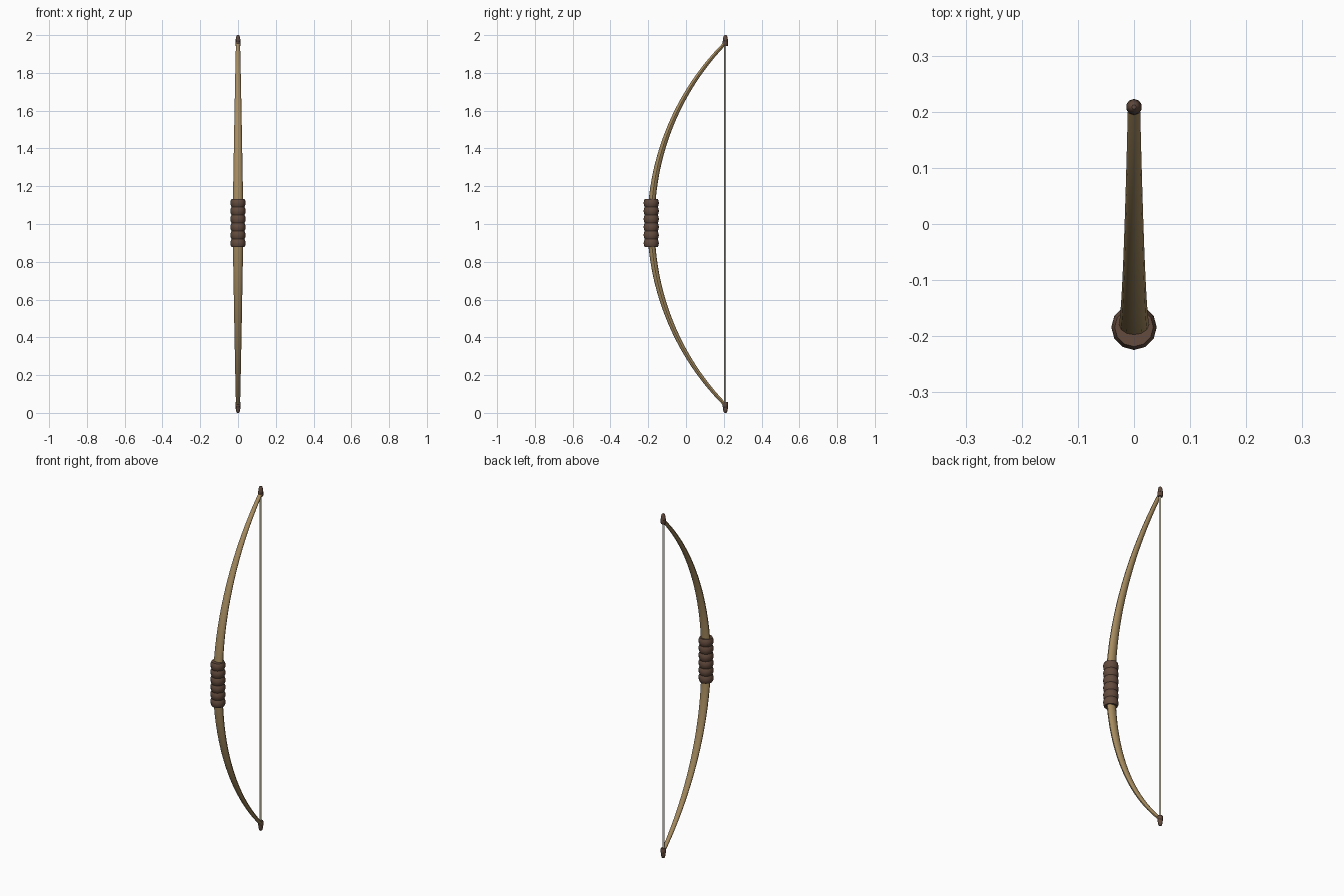
import bpy, bmesh, math

if "Cube" in bpy.data.objects:
    bpy.data.objects.remove(bpy.data.objects["Cube"])


def material(name, rgb):
    m = bpy.data.materials.new(name)
    m.diffuse_color = (*rgb, 1.0)
    m.use_nodes = True
    m.node_tree.nodes["Principled BSDF"].inputs["Base Color"].default_value = m.diffuse_color
    return m


WOOD = material("tan wood", (0.38, 0.26, 0.115))
LEATHER = material("brown leather", (0.125, 0.07, 0.047))
STRING = material("pale cord", (0.62, 0.58, 0.44))


def loft(name, rings, mat, angle=35):
    """Skin a list of equal-sized point rings and cap both ends."""
    bm = bmesh.new()
    rows = [[bm.verts.new(p) for p in ring] for ring in rings]
    n = len(rows[0])
    for a, b in zip(rows, rows[1:]):
        for i in range(n):
            j = (i + 1) % n
            bm.faces.new((a[i], a[j], b[j], b[i]))
    bm.faces.new(rows[0][::-1])
    bm.faces.new(rows[-1])
    bmesh.ops.recalc_face_normals(bm, faces=bm.faces[:])
    me = bpy.data.meshes.new(name)
    bm.to_mesh(me)
    bm.free()
    me.materials.append(mat)
    ob = bpy.data.objects.new(name, me)
    bpy.context.collection.objects.link(ob)
    bpy.ops.object.select_all(action='DESELECT')
    ob.select_set(True)
    bpy.context.view_layer.objects.active = ob
    bpy.ops.object.shade_smooth_by_angle(angle=math.radians(angle))
    return ob


def lathe(name, profile, y, sides, mat, angle=35):
    """Turn (radius, z) pairs about a vertical axis at x = 0."""
    turn = [2 * math.pi * i / sides for i in range(sides)]
    rings = [[(r * math.sin(a), y + r * math.cos(a), z) for a in turn]
             for r, z in profile]
    return loft(name, rings, mat, angle)


# Bent stave: elliptical section swept on an arc, tapering to the tips
SAG, HALF = 0.39, 0.955
R = (HALF ** 2 + SAG ** 2) / (2 * SAG)
CY = -0.185 + R
END = math.asin(HALF / R)
STEPS, SIDES = 48, 12
rings = []
for s in range(STEPS + 1):
    t = 2 * s / STEPS - 1
    th = t * END
    w = 0.029 - 0.018 * abs(t)
    d = 0.020 - 0.011 * abs(t)
    ring = []
    for i in range(SIDES):
        a = 2 * math.pi * i / SIDES
        rad = R + d * math.cos(a)
        ring.append((w * math.sin(a), CY - rad * math.cos(th),
                     1.0 + rad * math.sin(th)))
    rings.append(ring)
loft("stave", rings, WOOD)

# Wrapped grip: six rounded ridges
RIDGES, LOW, HIGH = 6, 0.877, 1.133
step = (HIGH - LOW) / RIDGES
profile = []
for k in range(RIDGES):
    for f, r in ((0.0, 0.0345), (0.22, 0.0385), (0.5, 0.0405), (0.78, 0.0385)):
        profile.append((r, LOW + (k + f) * step))
profile.append((0.0345, HIGH))
lathe("grip_wrap", profile, -0.184, 12, LEATHER)

# Nocks capping both tips, mirrored about mid height
nock = [(0.012, 0.942), (0.0145, 0.948), (0.0140, 0.968),
        (0.0115, 0.986), (0.0085, 0.996), (0.004, 1.0)]
for label, sign in (("upper", 1), ("lower", -1)):
    lathe(label + "_nock", [(r, 1 + sign * z) for r, z in nock],
          0.2085, 10, LEATHER)

# Bowstring
lathe("bowstring", [(0.0055, 0.045), (0.0055, 1.955)], 0.207, 8, STRING, 60)
